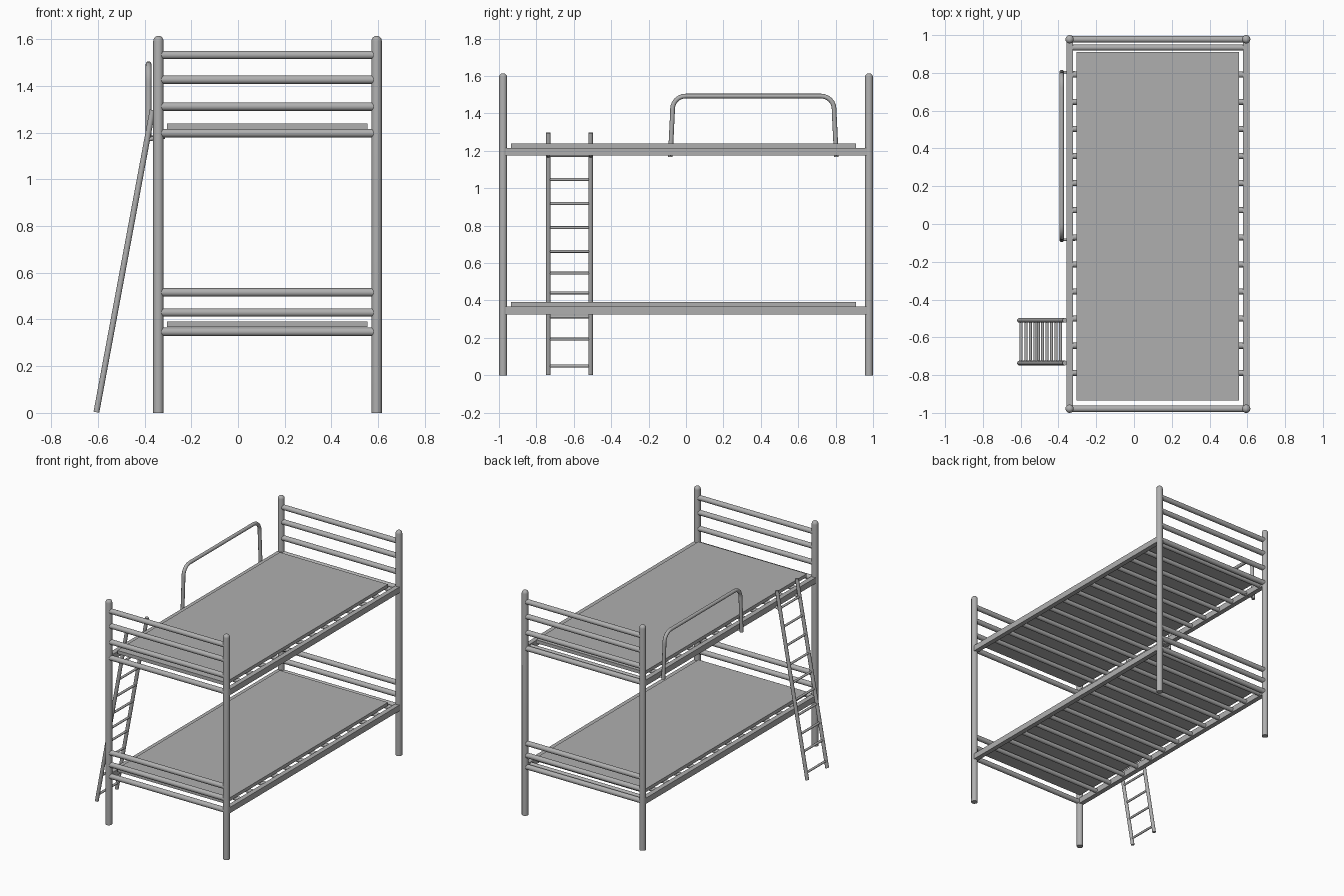
import bpy, bmesh, math
from mathutils import Vector

if "Cube" in bpy.data.objects:
    bpy.data.objects.remove(bpy.data.objects["Cube"])

metal = bpy.data.materials.new("grey metal")
metal.diffuse_color = (0.43, 0.43, 0.43, 1)
metal.use_nodes = True
metal.node_tree.nodes["Principled BSDF"].inputs["Base Color"].default_value = metal.diffuse_color


def finish(ob, smooth=True):
    ob.data.materials.append(metal)
    if smooth:
        bpy.ops.object.select_all(action='DESELECT')
        ob.select_set(True)
        bpy.context.view_layer.objects.active = ob
        bpy.ops.object.shade_smooth_by_angle(angle=math.radians(40))
    return ob


def tube(name, a, b, r, sides=24):
    a, b = Vector(a), Vector(b)
    d = b - a
    bpy.ops.mesh.primitive_cylinder_add(vertices=sides, radius=r, depth=d.length,
                                        location=(a + b) / 2,
                                        rotation=d.to_track_quat('Z', 'Y').to_euler())
    ob = bpy.context.object
    ob.name = name
    return finish(ob)


def box(name, lo, hi):
    lo, hi = Vector(lo), Vector(hi)
    bpy.ops.mesh.primitive_cube_add(size=1, location=(lo + hi) / 2)
    ob = bpy.context.object
    ob.name = name
    ob.scale = hi - lo
    return finish(ob, False)


XL, XR, Y = -0.341, 0.594, 0.978
R = 0.022


def post(name, x, y, top=1.615):
    # revolved profile with a domed cap
    prof = [(R, 0)] + [(R * math.cos(t * math.pi / 12), top - R + R * math.sin(t * math.pi / 12))
                       for t in range(6)]
    n = 24
    bm = bmesh.new()
    rings = [[bm.verts.new((x + r * math.cos(2 * math.pi * i / n),
                            y + r * math.sin(2 * math.pi * i / n), z)) for i in range(n)]
             for r, z in prof]
    for p, q in zip(rings, rings[1:]):
        for i in range(n):
            j = (i + 1) % n
            bm.faces.new((p[i], p[j], q[j], q[i]))
    bm.faces.new(rings[0][::-1])
    bm.faces.new(rings[-1])
    me = bpy.data.meshes.new(name)
    bm.to_mesh(me)
    bm.free()
    ob = bpy.data.objects.new(name, me)
    bpy.context.collection.objects.link(ob)
    finish(ob)


# corner posts and end rails
for y, end in ((-Y, "front"), (Y, "back")):
    post(end + "_left_post", XL, y)
    post(end + "_right_post", XR, y)
    for z in (0.347, 0.43, 0.516, 1.198, 1.312, 1.427, 1.533):
        tube(end + "_end_rail", (XL, y, z), (XR, y, z), 0.018)

# two bunks: side rails, slats, mattress board
for level, z in (("lower", 0.347), ("upper", 1.195)):
    for x, side in ((XL, "left"), (XR, "right")):
        box(f"{level}_{side}_side_rail", (x - 0.017, -Y, z - 0.021), (x + 0.017, Y, z + 0.021))
    for i in range(13):
        y = 0.934 - i * 0.1435
        tube(level + "_slat", (XL, y, z), (XR, y, z), 0.016, 16)
    box(level + "_mattress_board", (-0.305, -0.935, z + 0.021), (0.555, 0.91, z + 0.045))

# guard rail: bent tube with rounded corners
GX = -0.383
pts = [(-0.084, 1.168), (-0.072, 1.41)]
for cy, a0 in ((-0.002, 180), (0.722, 90)):
    pts += [(cy + 0.07 * math.cos(math.radians(a0 - k * 15)),
             1.423 + 0.07 * math.sin(math.radians(a0 - k * 15))) for k in range(7)]
pts += [(0.792, 1.41), (0.804, 1.168)]
cu = bpy.data.curves.new("guard_rail", 'CURVE')
cu.dimensions = '3D'
cu.bevel_depth = 0.0125
cu.bevel_resolution = 4
cu.use_fill_caps = True
sp = cu.splines.new('POLY')
sp.points.add(len(pts) - 1)
for p, (y, z) in zip(sp.points, pts):
    p.co = (GX, y, z, 1)
guard = bpy.data.objects.new("guard_rail", cu)
bpy.context.collection.objects.link(guard)
bpy.ops.object.select_all(action='DESELECT')
guard.select_set(True)
bpy.context.view_layer.objects.active = guard
bpy.ops.object.convert(target='MESH')
finish(bpy.context.object)
for y in (-0.083, 0.803):
    tube("guard_bolt", (GX, y, 1.18), (-0.312, y, 1.18), 0.007, 12)

# leaning ladder


def lean(z):
    return -0.607 + 0.186 * z


Y0, Y1 = -0.736, -0.51
for y in (Y0, Y1):
    tube("ladder_side", (lean(0.003), y, 0.003), (lean(1.297), y, 1.297), 0.0125, 20)
    tube("ladder_hook", (lean(1.17), y, 1.17), (XL, y, 1.18), 0.009, 12)
for z in (0.05, 0.193, 0.313, 0.441, 0.546, 0.663, 0.789, 0.918, 1.047, 1.175):
    tube("ladder_rung", (lean(z), Y0, z), (lean(z), Y1, z), 0.008, 16)
